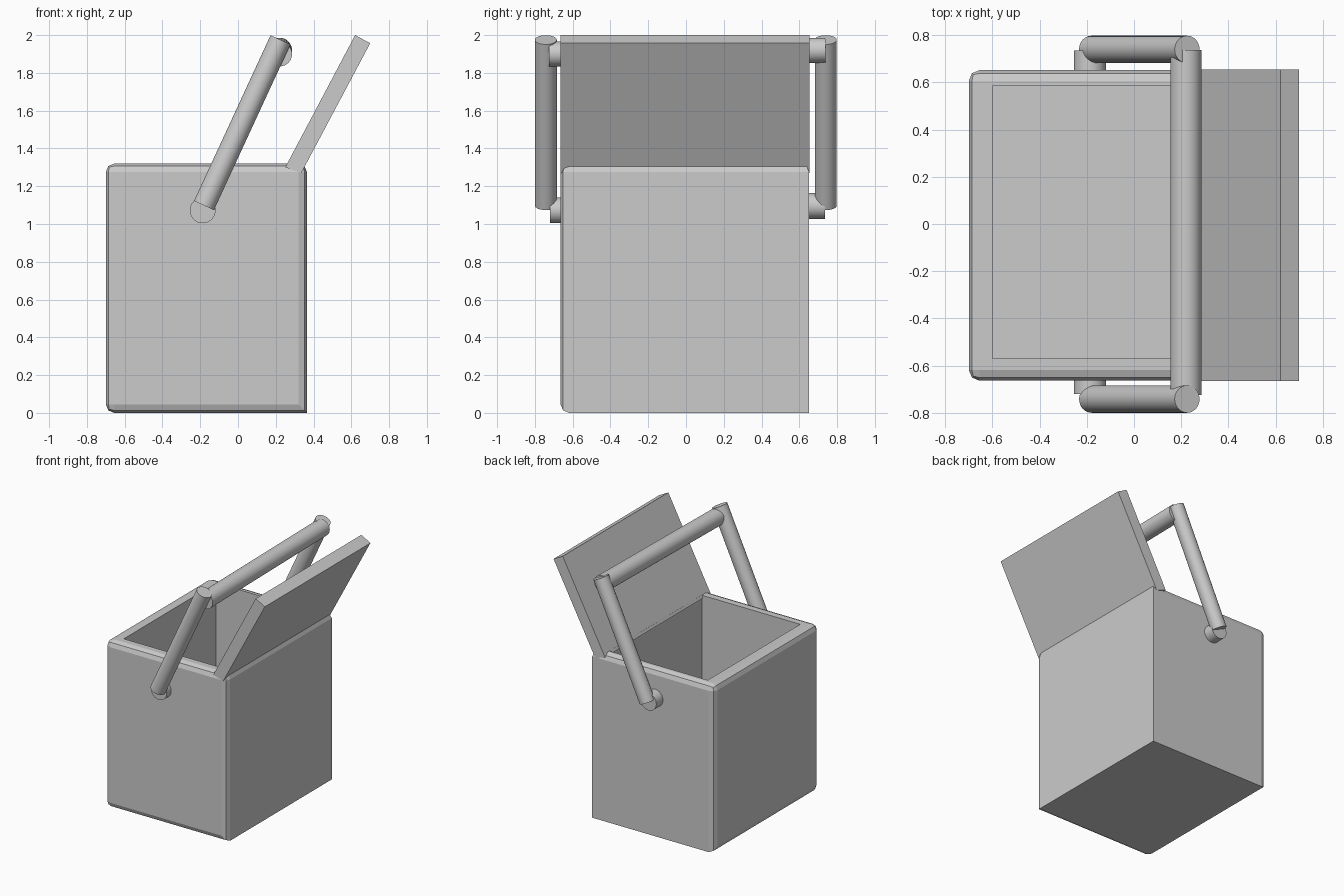
import bpy, bmesh
from mathutils import Vector

if "Cube" in bpy.data.objects:
    bpy.data.objects.remove(bpy.data.objects["Cube"], do_unlink=True)

GREY = (0.6, 0.6, 0.6, 1)
grey = bpy.data.materials.new("plain grey")
grey.use_nodes = True
grey.diffuse_color = GREY
grey.node_tree.nodes["Principled BSDF"].inputs["Base Color"].default_value = GREY


def add_object(name, bm):
    bmesh.ops.recalc_face_normals(bm, faces=bm.faces)
    mesh = bpy.data.meshes.new(name)
    bm.to_mesh(mesh)
    bm.free()
    mesh.materials.append(grey)
    obj = bpy.data.objects.new(name, mesh)
    bpy.context.collection.objects.link(obj)
    return obj


def rod(name, start, end, radius):
    """Smooth capped cylinder between two points."""
    start, end = Vector(start), Vector(end)
    axis = end - start
    bpy.ops.mesh.primitive_cylinder_add(
        vertices=32, radius=radius, depth=axis.length, location=(start + end) / 2)
    obj = bpy.context.object
    obj.name = name
    obj.rotation_euler = axis.to_track_quat("Z", "Y").to_euler()
    obj.data.materials.append(grey)
    bpy.ops.object.shade_smooth_by_angle()


# Box body: rounded edges, except three around the far lower corner
low, high = Vector((-0.70, -0.664, 0)), Vector((0.365, 0.652, 1.32))
bm = bmesh.new()
bmesh.ops.create_cube(bm, size=2)
square = {(1, 1, 0), (1, 0, -1), (0, 1, -1)}
rounded = [e for e in bm.edges
           if tuple(round(c) for c in (e.verts[0].co + e.verts[1].co) / 2) not in square]
for v in bm.verts:
    v.co = Vector([high[i] if v.co[i] > 0 else low[i] for i in range(3)])
bmesh.ops.bevel(bm, geom=rounded, offset=0.045, segments=2, profile=0.5, affect="EDGES")

# Open the top and sink the inside down to the floor
bm.normal_update()
top = max((f for f in bm.faces if f.normal.z > 0.99), key=lambda f: f.calc_area())
bmesh.ops.inset_individual(bm, faces=[top], thickness=0.05)
centre = top.calc_center_median()
for v in top.verts:
    v.co.x = -0.60 if v.co.x < centre.x else 0.26
    v.co.y = -0.57 if v.co.y < centre.y else 0.585
sunk = bmesh.ops.extrude_discrete_faces(bm, faces=[top])["faces"][0]
for v in sunk.verts:
    v.co.z = 0.10
add_object("box_body", bm)

# Open lid: slanted slab
bm = bmesh.new()
profile = [(0.25, 1.30), (0.62, 2.0), (0.70, 1.957), (0.335, 1.27)]
side = bm.faces.new([bm.verts.new((x, -0.665, z)) for x, z in profile])
end = bmesh.ops.extrude_face_region(bm, geom=[side])["geom"]
bmesh.ops.translate(bm, vec=(0, 1.32, 0),
                    verts=[g for g in end if isinstance(g, bmesh.types.BMVert)])
add_object("lid", bm)

# Carrying handle: pivots and arms on both sides, slightly skewed grip across
for label, y, wall, tip, z in (("front", -0.742, -0.64, -0.72, 1.072),
                               ("back", 0.740, 0.63, 0.735, 1.095)):
    rod(label + "_handle_pivot", (-0.187, wall, z), (-0.187, tip, z), 0.068)
    rod(label + "_handle_arm", (-0.18, y, 1.098), (0.225, y, 1.975), 0.058)
rod("handle_grip", (0.22, -0.725, 1.90), (0.22, 0.738, 1.92), 0.066)
